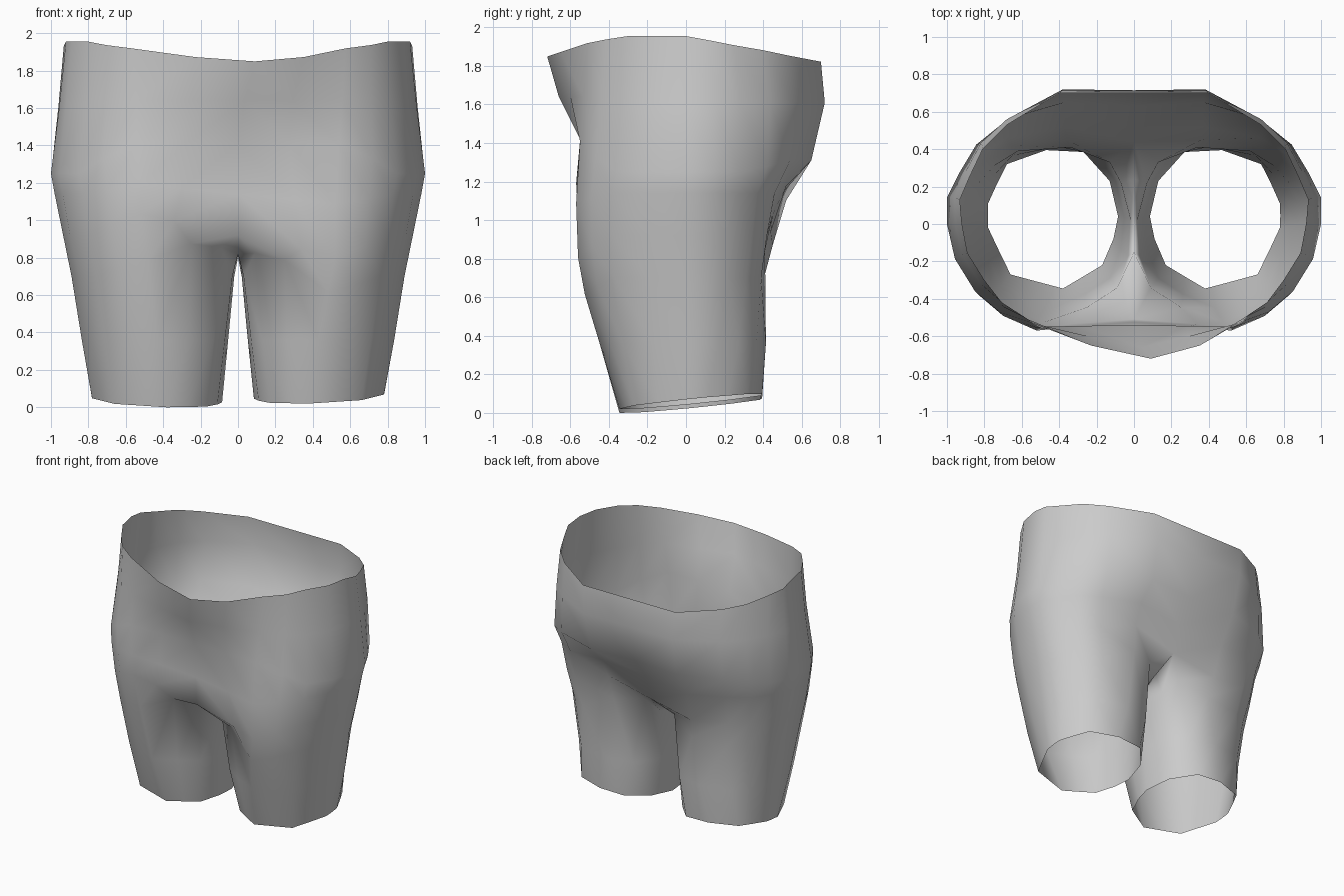
import bpy, bmesh

if "Cube" in bpy.data.objects:
    bpy.data.objects.remove(bpy.data.objects["Cube"])

# Half cross-sections from front centre round the outside to back centre (x, y)
waist = [(0, -.72), (.29, -.65), (.57, -.51), (.80, -.30), (.92, 0),
         (.88, .25), (.68, .53), (.40, .70), (0, .70)]
belly = [(0, -.66), (.27, -.60), (.55, -.53), (.82, -.32), (.955, 0),
         (.90, .28), (.68, .56), (.38, .72), (0, .715)]
hip = [(0, -.54), (.28, -.545), (.54, -.55), (.85, -.36), (1, 0),
       (.93, .28), (.70, .54), (.37, .65), (0, .63)]
seat = [(0, -.525), (.30, -.545), (.52, -.57), (.83, -.38), (.98, 0),
        (.91, .25), (.68, .46), (.37, .52), (0, .50)]
# Closed leg loops: the same nine columns plus three along the inner leg
leg_top = [(0, -.51), (.34, -.535), (.52, -.56), (.80, -.38), (.935, 0),
           (.87, .24), (.66, .42), (.36, .45), (0, .44),
           (0, .24), (0, .06), (0, -.15)]
thigh = [(.09, -.34), (.25, -.445), (.48, -.525), (.76, -.37), (.89, 0),
         (.83, .22), (.62, .39), (.34, .41), (.13, .33),
         (.07, .22), (.02, .03), (.03, -.17)]
hem = [(.17, -.22), (.27, -.28), (.38, -.345), (.66, -.27), (.78, -.02),
       (.78, .11), (.68, .32), (.47, .395), (.27, .385),
       (.13, .23), (.085, .04), (.11, -.08)]
top_z = [.92] * 7 + [.95, .94, .85, .80, .82]
thigh_z = [.84, .83] + [.70] * 5 + [.78, .84, .74, .70, .70]
SLANT = .22  # the folds run across the body at an angle

bm = bmesh.new()


def ring(points, heights, side, slant=0, lean=0):
    pts = []
    for i, ((x, y), z) in enumerate(zip(points, heights)):
        tilt = -1 if i < 3 else 1 if 6 < i < 9 else 0
        shift = lean * max(0, -y - .5) / .22
        pts.append((x * side + shift, y, z + tilt * slant * x * side))
    # Round out the sides with extra columns
    for i in (5, 4, 3, 2):
        mid = [(a + b) / 2 for a, b in zip(pts[i], pts[i + 1])]
        k = 1 + .035 * min(1, mid[2] / .9)
        pts.insert(i + 1, (mid[0] * k, mid[1] * k, mid[2]))
    return [bm.verts.new(p) for p in pts]


def bridge(a, b, closed):
    n = len(b)
    for i in range(n if closed else 12):
        j = (i + 1) % n
        bm.faces.new((a[i], a[j], b[j], b[i]))


for side in (1, -1):
    # Upper body
    waist_z = [1.955 - .33 * max(0, -y - .4) - .19 * max(0, y) for x, y in waist]
    upper = [ring(waist, waist_z, side, 0, .09),
             ring(belly, [1.64] * 3 + [1.61] * 6, side, 0, .05),
             ring(hip, [1.41] * 3 + [1.25] * 3 + [1.31] * 3, side),
             ring(seat, [1.14] * 9, side, .1)]
    # Leg, starting at the crotch line
    lift = .02 if side > 0 else 0
    hem_z = [lift + max(0, .035 + .1 * y + .04 * (x - .4)) for x, y in hem]
    knee = [((a + c) / 2, (b + d) / 2 * 1.03)
            for (a, b), (c, d) in zip(thigh, hem)]
    legs = [ring(leg_top, top_z, side, SLANT),
            ring(thigh, thigh_z, side, SLANT * .8),
            ring(knee, [.36] * 12, side),
            ring(hem, hem_z, side)]
    upper.append(legs[0])
    for a, b in zip(upper, upper[1:]):
        bridge(a, b, False)
    for a, b in zip(legs, legs[1:]):
        bridge(a, b, True)

# Weld the halves along the centre seam and shade smooth
bmesh.ops.remove_doubles(bm, verts=bm.verts, dist=.0005)
bmesh.ops.recalc_face_normals(bm, faces=bm.faces)
for f in bm.faces:
    f.smooth = True
mesh = bpy.data.meshes.new("shorts")
bm.to_mesh(mesh)
bm.free()
bpy.context.collection.objects.link(bpy.data.objects.new("shorts", mesh))
